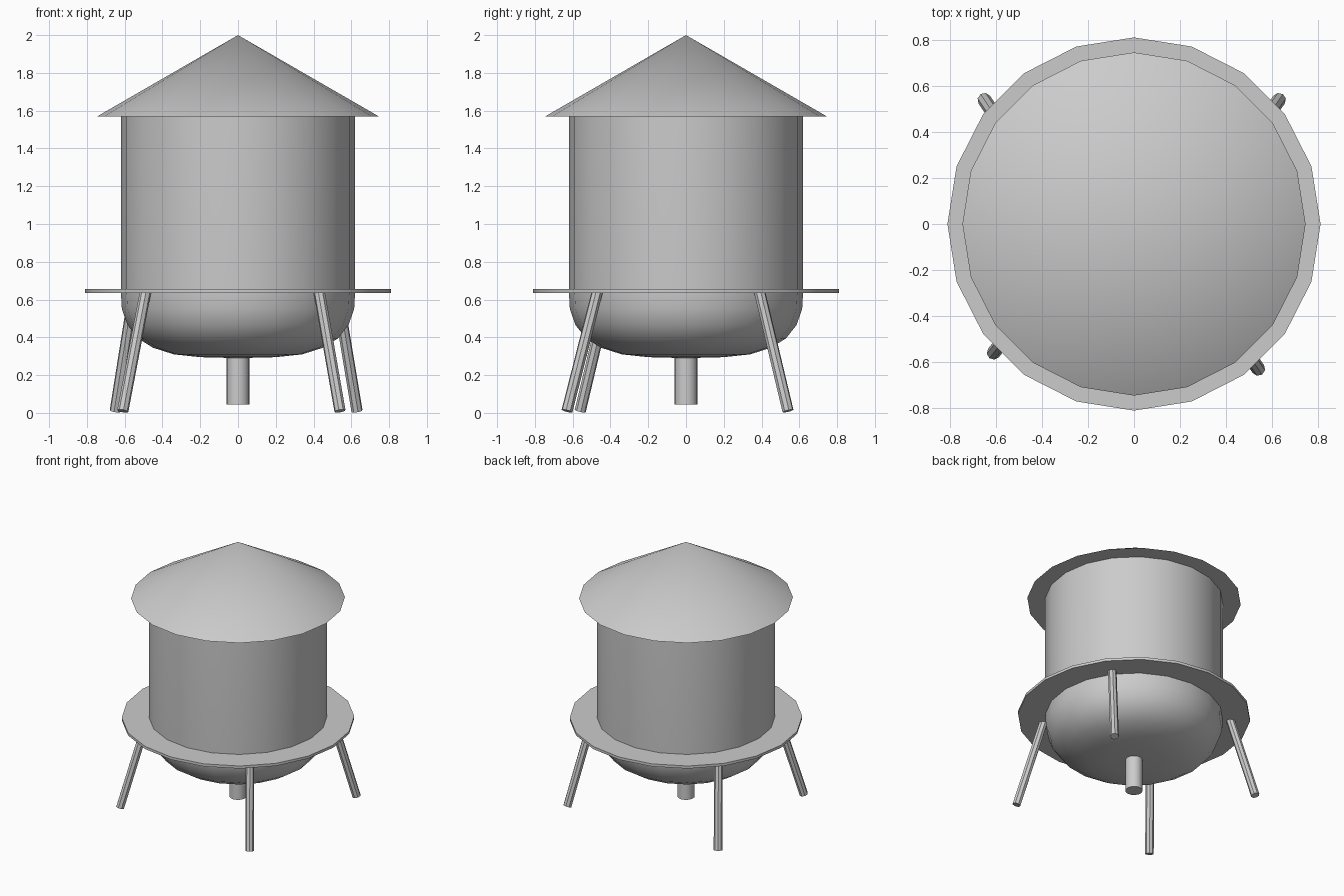
import bpy
import math
from mathutils import Vector

cube = bpy.data.objects.get("Cube")
if cube:
    bpy.data.objects.remove(cube, do_unlink=True)

SIDES = 20

# One plain grey for the whole tower
grey = bpy.data.materials.new("grey_metal")
grey.use_nodes = True
colour = (0.6, 0.6, 0.6, 1)
grey.diffuse_color = colour
grey.node_tree.nodes["Principled BSDF"].inputs["Base Color"].default_value = colour


def finish(obj, name, smooth=True):
    obj.name = name
    obj.data.materials.append(grey)
    if smooth:
        bpy.ops.object.select_all(action="DESELECT")
        obj.select_set(True)
        bpy.context.view_layer.objects.active = obj
        bpy.ops.object.shade_smooth_by_angle(angle=math.radians(30))
    return obj


def lathe(name, profile, sides=SIDES):
    """Revolve (radius, height) points about z; zero radius makes a pole."""
    verts, faces, rings = [], [], []
    for r, z in profile:
        count = sides if r else 1
        rings.append(range(len(verts), len(verts) + count))
        for i in range(count):
            a = math.tau * i / sides
            verts.append((r * math.cos(a), r * math.sin(a), z))
    for low, high in zip(rings, rings[1:]):
        for i in range(sides):
            j = (i + 1) % sides
            quad = [low[i % len(low)], low[j % len(low)],
                    high[j % len(high)], high[i % len(high)]]
            faces.append(list(dict.fromkeys(quad)))
    # Cap open ends
    if len(rings[0]) > 1:
        faces.append(list(reversed(rings[0])))
    if len(rings[-1]) > 1:
        faces.append(list(rings[-1]))
    mesh = bpy.data.meshes.new(name)
    mesh.from_pydata(verts, [], faces)
    obj = bpy.data.objects.new(name, mesh)
    bpy.context.collection.objects.link(obj)
    return finish(obj, name)


def rod(name, bottom, top, radius, sides):
    bottom, top = Vector(bottom), Vector(top)
    axis = top - bottom
    bpy.ops.mesh.primitive_cylinder_add(
        vertices=sides, radius=radius, depth=axis.length, location=(bottom + top) / 2)
    obj = bpy.context.object
    obj.rotation_euler = axis.to_track_quat("Z", "Y").to_euler()
    return finish(obj, name, smooth=False)


# Tank with its rounded bowl underneath
lathe("tank", [(0, 0.29), (0.2, 0.295), (0.34, 0.31), (0.45, 0.345), (0.53, 0.395),
               (0.585, 0.465), (0.615, 0.55), (0.62, 0.64), (0.62, 1.57)])

# Conical roof, walkway and outlet pipe
lathe("roof", [(0.745, 1.57), (0, 2)])
lathe("walkway", [(0.81, 0.635), (0.81, 0.655)])
lathe("outlet_pipe", [(0.06, 0.045), (0.06, 0.32)])

# Splayed legs, each a little differently placed
legs = {
    "front_left_leg": ((0.54, -0.63), (0.43, -0.47)),
    "front_right_leg": ((-0.61, -0.56), (-0.49, -0.41)),
    "back_left_leg": ((0.63, 0.54), (0.525, 0.39)),
    "back_right_leg": ((-0.65, 0.54), (-0.55, 0.39)),
}
for name, (foot, head) in legs.items():
    rod(name, (*foot, 0.01), (*head, 0.64), 0.03, 8)
